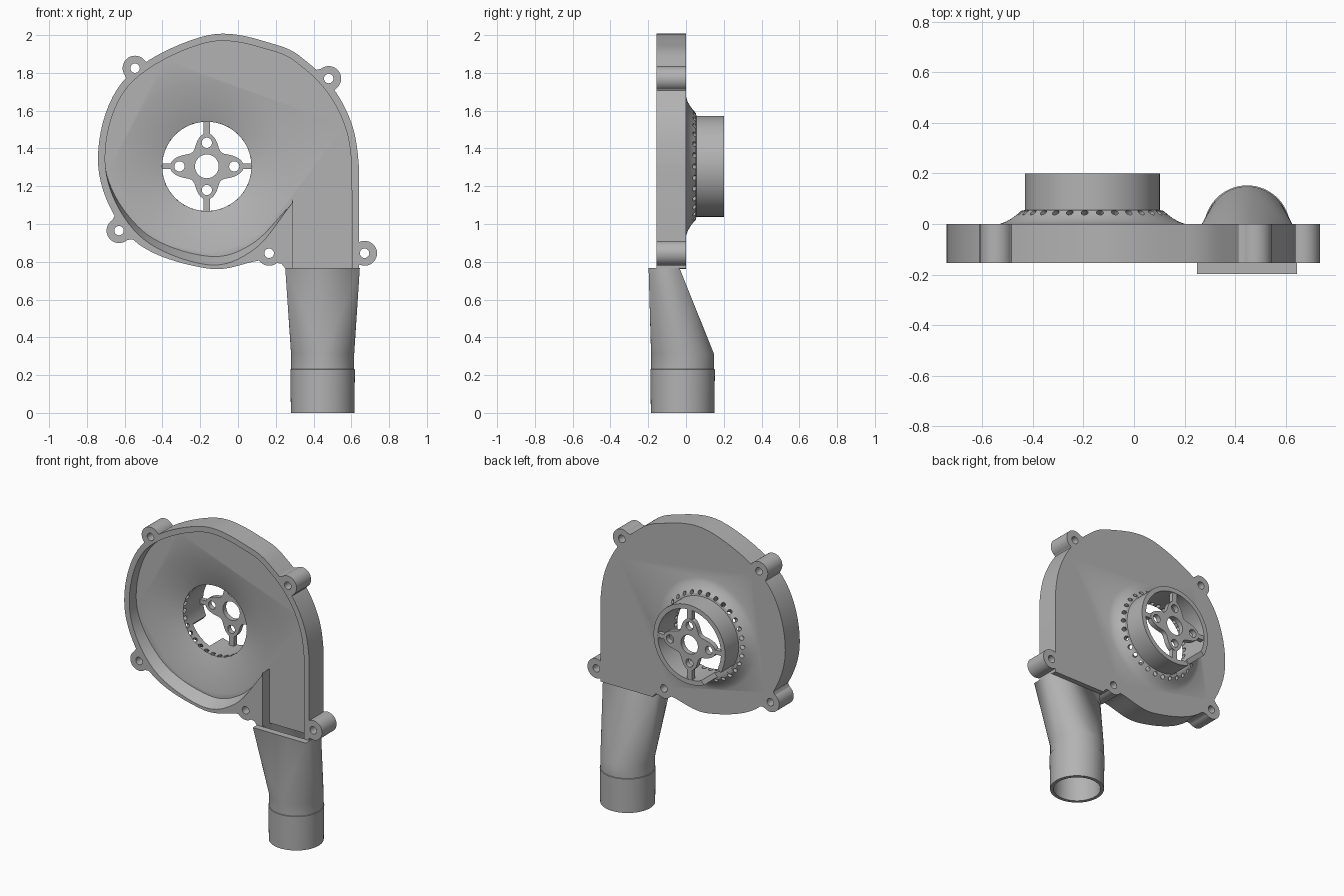
import bpy, bmesh, math
from mathutils import Vector, Matrix

if "Cube" in bpy.data.objects:
    bpy.data.objects.remove(bpy.data.objects["Cube"])

CX, CZ = -0.165, 1.305          # fan axis
FRONT, BACK, FLOOR = -0.155, 0.0, -0.08

grey = bpy.data.materials.new("grey_plastic")
grey.use_nodes = True
grey.diffuse_color = (0.45, 0.45, 0.45, 1)
grey.node_tree.nodes["Principled BSDF"].inputs["Base Color"].default_value = grey.diffuse_color


def to_object(name, bm):
    bmesh.ops.recalc_face_normals(bm, faces=bm.faces)
    mesh = bpy.data.meshes.new(name)
    bm.to_mesh(mesh)
    bm.free()
    mesh.materials.append(grey)
    ob = bpy.data.objects.new(name, mesh)
    bpy.context.collection.objects.link(ob)
    return ob


def skin(name, rings, cyclic=False):
    """Join equal-sized point rings; cap the ends unless cyclic."""
    bm = bmesh.new()
    loops = [[bm.verts.new(p) for p in ring] for ring in rings]
    pairs = list(zip(loops, loops[1:] + loops[:1]))
    for a, b in pairs if cyclic else pairs[:-1]:
        for i in range(len(a)):
            bm.faces.new((a[i - 1], a[i], b[i], b[i - 1]))
    if not cyclic:
        bm.faces.new(loops[0])
        bm.faces.new(loops[-1])
    bmesh.ops.remove_doubles(bm, verts=bm.verts, dist=1e-5)
    return to_object(name, bm)


def prism(name, outline, y0, y1):
    return skin(name, [[(x, y, z) for x, z in outline] for y in (y0, y1)])


def circle(x, z, r, n=32):
    return [(x + r * math.cos(math.tau * i / n), z + r * math.sin(math.tau * i / n)) for i in range(n)]


def turned(name, profile):
    """Solid of revolution about the fan axis from (radius, y) pairs."""
    return skin(name, [[(x, y, z) for x, z in circle(CX, CZ, r, 96)] for r, y in profile])


def box(name, x, y, z, size, turn=0):
    bm = bmesh.new()
    m = Matrix.Translation((x, y, z)) @ Matrix.Rotation(turn, 4, 'Y') @ Matrix.Diagonal((*size, 1))
    bmesh.ops.create_cube(bm, size=1, matrix=m)
    return to_object(name, bm)


def combine(target, tool, operation):
    tool.hide_render = True
    mod = target.modifiers.new("combine", 'BOOLEAN')
    mod.operation, mod.object, mod.solver = operation, tool, 'EXACT'
    bpy.context.view_layer.objects.active = target
    bpy.ops.object.modifier_apply(modifier=mod.name)
    bpy.data.objects.remove(tool)


def smooth(ob):
    bpy.ops.object.select_all(action='DESELECT')
    ob.select_set(True)
    bpy.context.view_layer.objects.active = ob
    bpy.ops.object.shade_smooth_by_angle(angle=math.radians(30))


def spline(polar, steps=10):
    """Smooth curve through (degrees, radius) points around the fan axis."""
    p = [Vector((CX + r * math.cos(math.radians(a)), CZ + r * math.sin(math.radians(a)))) for a, r in polar]
    p = [2 * p[0] - p[1]] + p + [p[-1] + Vector((0, -.2))]
    out = []
    for a, b, c, d in zip(p, p[1:], p[2:], p[3:]):
        for i in range(steps):
            t = i / steps
            out.append(b + 0.5 * t * (c - a + t * (2 * a - 5 * b + 4 * c - d + t * (3 * (b - c) + d - a))))
    return [tuple(v) for v in out + [p[-2]]]


# Volute housing: spiral block with screw lugs
spiral = [(-90, .54), (-135, .55), (-180, .575), (-225, .632), (-270, .693),
          (-300, .742), (-315, .768), (-330, .788), (-345, .8), (-360, .805)]
outline = spline([(-61, .57)] + spiral) + [(.64, .765), (.25, .765), (.23, .79)]
housing = prism("housing", outline, FRONT, BACK)
lugs = [(-.545, 1.825), (.48, 1.77), (-.63, .965), (.165, .845), (.67, .845)]
for x, z in lugs:
    combine(housing, prism("lug", circle(x, z, .066), FRONT, BACK), 'UNION')
# Flared webs blending the outer lugs into the wall
for x, z in lugs[:3]:
    inward = Vector((CX - x, CZ - z)).normalized()
    side = Vector((-inward.y, inward.x))
    web = [Vector((x, z)) + inward * i + side * s
           for i, s in [(-.01, -.06), (.025, -.075), (.06, -.12), (.06, .12), (.025, .075), (-.01, .06)]]
    combine(housing, prism("lug_web", web, FRONT, BACK), 'UNION')

# Flared collar and motor ring on the back
combine(housing, turned("flare", [(.38, -.02), (.367, 0), (.34, .01), (.318, .023), (.298, .038),
                                  (.283, .052), (.267, .055), (.267, .2)]), 'UNION')


# Air cavity with outlet channel; its lower wall slopes in towards the floor
def cavity_ring(y, slope):
    lower = [(-24, .49), (-60, .505 - slope * .03), (-90, .52 - slope * .045), (-135, .512 - slope * .03)]
    path = spline(lower + [(a, r - .038) for a, r in spiral[2:]])
    return [(x, y, z) for x, z in path + [(.603, .7), (.29, .7), (.29, 1.13)]]


combine(housing, skin("cavity", [cavity_ring(FRONT - .1, 0), cavity_ring(FRONT, 0),
                                 cavity_ring(FLOOR, 1)]), 'DIFFERENCE')
combine(housing, turned("bore", [(.47, -.087), (.236, -.01), (.236, .3)]), 'DIFFERENCE')
for x, z in lugs:
    combine(housing, prism("screw_hole", circle(x, z, .025, 24), -.3, .1), 'DIFFERENCE')

# Ring of tilted vent holes
bm = bmesh.new()
for i in range(30):
    a = math.tau * i / 30
    radial = Vector((math.cos(a), 0, math.sin(a)))
    axis = radial * .8 + Vector((0, .6, 0))
    m = Matrix.Translation(Vector((CX, .042, CZ)) + radial * .285) @ axis.to_track_quat('Z', 'Y').to_matrix().to_4x4()
    bmesh.ops.create_cone(bm, cap_ends=True, segments=12, radius1=.014, radius2=.014, depth=.16, matrix=m)
combine(housing, to_object("vents", bm), 'DIFFERENCE')

# Wire notch in the ring
a = math.radians(227)
notch = box("notch", CX + .25 * math.cos(a), .158, CZ + .25 * math.sin(a), (.12, .2, .17), -a)
combine(housing, notch, 'DIFFERENCE')
smooth(housing)

# Motor mount: four-lobed plate with struts
star = []
for i in range(96):
    a = math.tau * i / 96
    c, s = math.cos(a), math.sin(a)
    tip = .195 if abs(c) > abs(s) else .175
    r = .107 + (tip - .107) * abs(math.cos(2 * a)) ** 2.2
    star.append((CX + r * c, CZ + r * s))
mount = prism("motor_mount", star, .165, .199)
combine(mount, box("strut", CX, .182, CZ, (.49, .03, .03)), 'UNION')
combine(mount, box("strut", CX, .182, CZ, (.036, .03, .49)), 'UNION')
for dx, dz, r in [(0, 0, .063), (.145, 0, .027), (-.145, 0, .027), (0, .125, .027), (0, -.125, .027)]:
    combine(mount, prism("mount_hole", circle(CX + dx, CZ + dz, r), .1, .3), 'DIFFERENCE')
smooth(mount)

# Outlet pipe: rectangular mouth blending to a round end
PX, PY, N = .448, -.018, 16


def mouth(x0, x1, y0, y1, z):
    corners = [(x1, y1), (x0, y1), (x0, y0), (x1, y0)]
    return [(x, y, z) for x, y in corners for _ in range(N)]


def pipe_ring(r, z):
    angles = [math.pi / 2 * (q + i / (N - 1) * .999) for q in range(4) for i in range(N)]
    return [(PX + r * math.cos(a), PY + r * math.sin(a), z) for a in angles]


pipe = skin("outlet_pipe", [
    mouth(.25, .645, -.198, -.035, .768), pipe_ring(.167, .31), pipe_ring(.167, .232),
    pipe_ring(.171, .23), pipe_ring(.168, 0), pipe_ring(.146, 0), pipe_ring(.146, .31),
    mouth(.29, .605, -.153, -.06, .768)], cyclic=True)
smooth(pipe)
